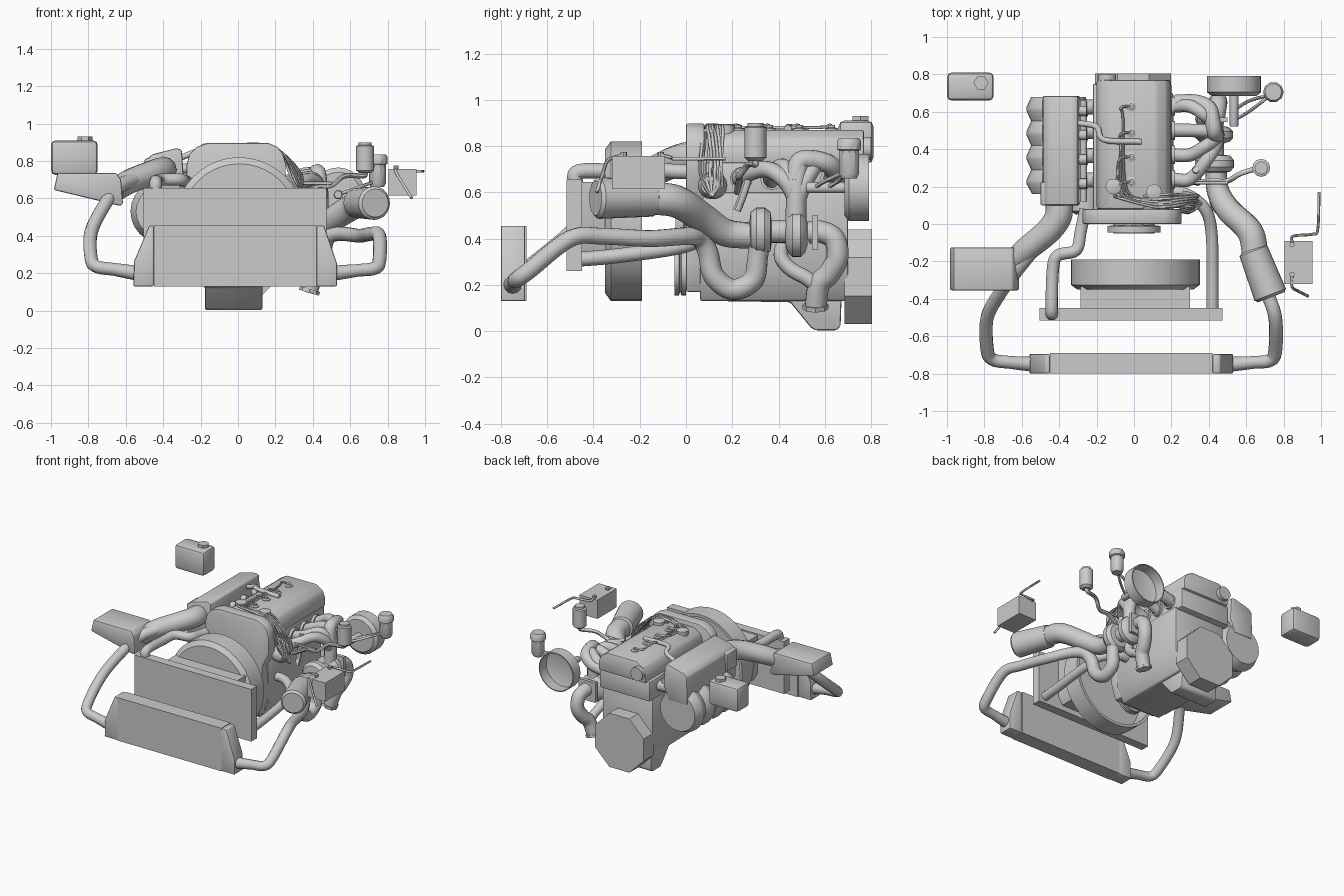
import bpy, bmesh, math
from mathutils import Vector, Matrix


def finish(name, bm, bevel=0, seg=2):
    bmesh.ops.recalc_face_normals(bm, faces=bm.faces[:])
    if bevel:
        edges = [e for e in bm.edges if len(e.link_faces) == 2 and e.calc_face_angle() > 0.5]
        bmesh.ops.bevel(bm, geom=edges, offset=bevel, segments=seg, affect='EDGES', profile=0.5, clamp_overlap=True)
    me = bpy.data.meshes.new(name)
    bm.to_mesh(me)
    bm.free()
    me.shade_smooth()
    me.set_sharp_from_angle(angle=math.radians(35))
    ob = bpy.data.objects.new(name, me)
    bpy.context.collection.objects.link(ob)
    return ob


def prism(name, axis, pts, lo, hi, bevel=0):
    """Extrude a profile: (x,z) along y, (y,z) along x, (x,y) along z."""
    put = {'x': lambda p, t: (t, *p), 'y': lambda p, t: (p[0], t, p[1]), 'z': lambda p, t: (*p, t)}[axis]
    bm = bmesh.new()
    a, b = [[bm.verts.new(put(p, t)) for p in pts] for t in (lo, hi)]
    bm.faces.new(a)
    bm.faces.new(b)
    for i in range(len(pts)):
        j = (i + 1) % len(pts)
        bm.faces.new((a[i], a[j], b[j], b[i]))
    return finish(name, bm, bevel)


def box(name, x0, x1, y0, y1, z0, z1, bevel=0):
    return prism(name, 'z', [(x0, y0), (x1, y0), (x1, y1), (x0, y1)], z0, z1, bevel)


def lathe(name, base, direction, prof, n=24, spin=0.0, caps=True):
    """Revolve (radius, distance) pairs about an axis through base."""
    bm = bmesh.new()
    rot = Vector(direction).to_track_quat('Z', 'Y').to_matrix().to_4x4()
    m = Matrix.Translation(base) @ rot
    rings = [[bm.verts.new(m @ Vector((r * math.cos(spin + 2 * math.pi * i / n), r * math.sin(spin + 2 * math.pi * i / n), d)))
              for i in range(n)] for r, d in prof]
    for a, b in zip(rings, rings[1:]):
        for i in range(n):
            bm.faces.new((a[i], a[(i + 1) % n], b[(i + 1) % n], b[i]))
    if caps:
        bm.faces.new(rings[0])
        bm.faces.new(rings[-1])
    return finish(name, bm)


def tube(name, pts, r, radii=None, steps=6, res=4):
    """Round pipe through the points, smoothed with a Catmull-Rom spline."""
    P = [Vector(p) for p in pts]
    R = radii or [1] * len(P)
    P = [2 * P[0] - P[1]] + P + [2 * P[-1] - P[-2]]
    out = []
    for i in range(1, len(P) - 2):
        a, b, c, d = P[i - 1:i + 3]
        for s in range(steps):
            t = s / steps
            out.append((0.5 * (2 * b + (c - a) * t + (2 * a - 5 * b + 4 * c - d) * t * t + (3 * b - a - 3 * c + d) * t ** 3),
                        R[i - 1] + (R[i] - R[i - 1]) * t))
    out.append((P[-2], R[-1]))
    cu = bpy.data.curves.new(name, 'CURVE')
    cu.dimensions = '3D'
    cu.bevel_depth, cu.bevel_resolution, cu.use_fill_caps = r, res, True
    sp = cu.splines.new('POLY')
    sp.points.add(len(out) - 1)
    for q, (co, rad) in zip(sp.points, out):
        q.co, q.radius = (*co, 1), rad
    tmp = bpy.data.objects.new(name + "_path", cu)
    bpy.context.collection.objects.link(tmp)
    bpy.context.view_layer.update()
    me = bpy.data.meshes.new_from_object(tmp.evaluated_get(bpy.context.evaluated_depsgraph_get()))
    bpy.data.objects.remove(tmp)
    me.shade_smooth()
    me.set_sharp_from_angle(angle=math.radians(45))
    ob = bpy.data.objects.new(name, me)
    bpy.context.collection.objects.link(ob)


# Intercooler and radiator
prism("intercooler_core", 'y', [(-.45, .13), (.42, .13), (.42, .455), (-.45, .455)], -.8, -.69)
prism("intercooler_left_tank", 'y', [(-.56, .13), (-.45, .13), (-.45, .455), (-.475, .455), (-.555, .265)], -.8, -.695, .008)
prism("intercooler_right_tank", 'y', [(.53, .13), (.42, .13), (.42, .455), (.46, .455), (.53, .25)], -.8, -.695, .008)
box("radiator", -.505, .473, -.517, -.45, .26, .655)

# Fan shroud: drum closed at the front and open at the back, with a frame on the radiator
lathe("shroud_drum", (.007, -.335, .475), (0, 1, 0), [(.31, -.015), (.345, .01), (.345, .145), (.325, .145), (.325, .015), (.06, .015)], 40)
prism("shroud_frame", 'y', [(-.25, .3), (.265, .3), (.3, .36), (.3, .645), (-.285, .645), (-.285, .36)], -.45, -.335)

# Engine block, head and covers
prism("engine_block", 'y', [(-.17, .13), (.15, .13), (.21, .25), (.21, .6), (-.21, .6), (-.21, .25)], .06, .7, .01)
box("cylinder_head", -.22, .2, .07, .75, .58, .73, .01)
prism("valve_cover", 'y', [(-.2, .72), (.195, .72), (.195, .79), (.175, .835), (.12, .87), (-.125, .87), (-.18, .835), (-.2, .79)], .08, .77, .012)
prism("timing_cover", 'y', [(-.17, .17), (.17, .17), (.21, .3), (.2, .55), (.255, .66), (.255, .79), (.24, .84), (.21, .875), (.16, .897),
                            (-.16, .897), (-.22, .875), (-.26, .835), (-.275, .78), (-.275, .66), (-.2, .55), (-.2, .3)], 0, .08, .008)
prism("oil_pan", 'x', [(.12, .2), (.12, .13), (.45, .125), (.54, .015), (.56, .003), (.65, .003), (.668, .02), (.675, .2)], -.177, .13, .01)
lathe("bell_housing", (-.005, .685, .235), (0, 1, 0), [(.22, 0), (.22, .12)], 8, math.pi / 8)
lathe("crank_pulley", (0, -.05, .265), (0, 1, 0), [(.11, 0), (.11, .02), (.095, .025), (.11, .03), (.11, .05)], 24)
lathe("water_pump_pulley", (0, -.045, .47), (0, 1, 0), [(.142, 0), (.142, .035), (.05, .04), (.05, .06)], 24)
lathe("alternator", (-.26, .05, .4), (0, 1, 0), [(.05, 0), (.08, .02), (.08, .15), (.05, .18)], 16)
lathe("rear_cam_plug", (-.145, .75, .79), (0, 1, 0), [(.05, 0), (.05, .05)], 16)
for i, (x, y) in enumerate([(-.11, .2), (.107, .17)]):
    lathe(f"filler_cap_{i}", (x, y, .85), (0, 0, 1), [(.042, 0), (.042, .04), (.03, .045)], 12)

# Spark plug caps and ignition wires
lathe("distributor", (.25, .12, .63), (1, -.2, 0), [(.06, 0), (.06, .05), (.04, .08)], 16)
for i, y in enumerate((.225, .36, .49, .63)):
    lathe(f"plug_cap_{i}", (-.015, y, .86), (0, 0, 1), [(.028, 0), (.028, .015), (.015, .02), (.015, .03)], 12)
    k = i * .014
    tube(f"plug_wire_{i}", [(-.015, y, .885), (-.07, y - .01, .89), (-.1 + k, y - .07, .88), (-.08 + k, .14 + k, .88), (.12, .09 + k, .89),
                            (.24, .1 + k, .84), (.3 + k, .11 + k, .72), (.32, .09 + k * 1.6, .62)], .007, res=2)
for i in range(5):
    y = .06 + i * .022
    tube(f"harness_wire_{i}", [(.05, y, .88), (.17, y + .01, .885), (.24, y + .01, .82), (.29 + i * .012, y, .7), (.33, .08 + i * .015, .63), (.36, .11, .58)], .007, res=2)
tube("breather_hose", [(-.3, .54, .82), (-.2, .52, .86), (-.16, .45, .88), (.04, .44, .875)], .016)
tube("fuel_rail", [(-.27, .12, .72), (-.27, .66, .72)], .018)

# Intake plenum with scalloped runners
scallop = [(.14, 0)]
for i in range(4):
    scallop += [(.17, i * .13 + .055), (.17, i * .13 + .075), (.145, i * .13 + .13)]
lathe("intake_runners", (-.405, .16, .53), (0, 1, 0), scallop, 24)
prism("intake_plenum", 'y', [(-.49, .6), (-.485, .81), (-.46, .835), (-.33, .868), (-.3, .86), (-.29, .7), (-.33, .6)], .1, .685, .01)
for i in range(4):
    y = .235 + i * .13
    tube(f"intake_port_{i}", [(-.4, y, .6), (-.3, y, .66), (-.21, y, .66)], .04)
    lathe(f"injector_{i}", (-.31, y - .02, .76), (1, 0, 0), [(.027, 0), (.027, .055)], 12)
prism("throttle_body", 'y', [(-.5, .68), (-.5, .81), (-.33, .865), (-.31, .71)], .1, .225, .008)

# Intake pipes on the left
tube("throttle_pipe", [(-.4, .12, .75), (-.405, .04, .75), (-.46, -.04, .735), (-.58, -.14, .69), (-.66, -.22, .64)], .066, [1.1, 1.1, 1.05, 1, .9])
tube("cold_pipe_left", [(-.54, -.75, .2), (-.66, -.74, .22), (-.755, -.725, .235), (-.785, -.67, .28), (-.785, -.5, .42), (-.71, -.36, .57),
                        (-.64, -.26, .66), (-.56, -.16, .7)], .036, [1.1, .95, .95, 1, 1, 1, 1.1, 1.1])
prism("air_box", 'y', [(-.985, .645), (-.965, .735), (-.65, .735), (-.625, .7), (-.615, .57), (-.63, .56)], -.355, -.125, .018)
tube("upper_radiator_hose", [(-.44, -.48, .64), (-.44, -.46, .69), (-.435, -.26, .69), (-.41, -.17, .7), (-.31, -.14, .7), (-.285, -.04, .69), (-.26, .08, .69)], .033)
tube("lower_radiator_hose", [(.42, -.47, .31), (.42, -.3, .325), (.415, -.05, .36), (.38, .08, .4), (.28, .16, .42), (.18, .17, .42)], .032)

# Coolant tank
box("coolant_tank", -1, -.75, .66, .81, .725, .91, .025)
lathe("coolant_tank_cap", (-.818, .755, .9), (0, 0, 1), [(.04, 0), (.04, .03)], 6)

# Turbo, air filter and charge pipe on the right
d = (.1, -.26, .0)
lathe("air_filter", (.635, -.135, .575), d, [(.065, 0), (.08, .01), (.09, .26), (.075, .275)], 20)
tube("turbo_inlet_pipe", [(.65, -.17, .575), (.62, -.04, .56), (.51, .07, .49), (.455, .16, .43), (.44, .24, .415), (.44, .33, .415)], .064, [1.1, 1.1, 1.05, .95, .9, .9])
tube("charge_pipe_right", [(.51, -.75, .2), (.64, -.74, .215), (.725, -.73, .225), (.755, -.68, .26), (.755, -.5, .4), (.71, -.36, .41), (.65, -.16, .4), (.56, .0, .41),
                           (.49, .06, .4), (.46, .095, .34), (.45, .12, .24), (.44, .2, .18), (.44, .29, .22), (.45, .31, .32), (.46, .32, .4)],
     .037, [1.1, .9, .95, 1, 1, 1, 1, 1.05, 1.1, 1.2, 1.25, 1.25, 1.25, 1.2, 1.2])
lathe("compressor_scroll", (.43, .275, .43), (0, 1, 0), [(.05, 0), (.085, .005), (.105, .03), (.105, .065), (.085, .09), (.05, .095)], 24)
lathe("turbo_core", (.43, .36, .43), (0, 1, 0), [(.05, 0), (.05, .09)], 16)
lathe("turbine_scroll", (.43, .43, .42), (0, 1, 0), [(.05, 0), (.08, .01), (.1, .03), (.1, .065), (.08, .085), (.05, .095)], 24)
tube("turbine_riser", [(.43, .475, .38), (.44, .475, .5), (.44, .48, .64), (.43, .49, .72)], .05, [1, .9, .85, .8])
box("turbine_flange", .36, .5, .545, .57, .35, .5)

# Exhaust manifold and downpipe
for i, y in enumerate((.24, .37, .5, .63)):
    lathe(f"exhaust_flange_{i}", (.19, y, .66), (1, 0, 0), [(.05, 0), (.05, .03)], 12)
    s = (y - .47) * .45
    tube(f"exhaust_runner_{i}", [(.2, y, .65), (.3, y, .67 + i * .012), (.39, .48 + s * 1.3, .7 + i * .01), (.44, .48 + s * .5, .65), (.44, .48, .56)], .036)
tube("rear_runner", [(.22, .65, .66), (.33, .65, .68), (.4, .62, .72), (.42, .55, .74), (.43, .49, .73), (.44, .47, .65)], .042)
tube("downpipe", [(.43, .53, .425), (.44, .58, .43), (.45, .64, .4), (.45, .655, .32), (.43, .62, .25), (.41, .575, .2), (.38, .56, .1)], .048)
tube("wastegate_pipe", [(.38, .44, .42), (.39, .41, .33), (.4, .45, .27), (.41, .52, .23), (.41, .57, .19)], .032)
lathe("downpipe_flange", (.385, .56, .115), (-.3, 0, -1), [(.056, 0), (.056, .02)], 8)

# Brake booster, master cylinder and reservoirs
lathe("brake_booster", (.535, .685, .62), (0, 1, 0), [(.12, 0), (.145, .02), (.145, .105), (.138, .105), (.138, .025), (.1, .012)], 24)
lathe("master_cylinder", (.535, .52, .62), (0, 1, 0), [(.02, 0), (.024, .01), (.024, .17)], 12)
for i, y in enumerate((.555, .61)):
    tube(f"brake_line_{i}", [(.535, y, .62), (.62, y + .05, .65), (.73, .69, .69)], .009, res=2)
lathe("brake_reservoir", (.745, .705, .66), (0, 0, 1), [(.035, 0), (.045, .02), (.045, .12), (.055, .125), (.055, .16), (.045, .175)], 10)
lathe("power_steering_reservoir", (.68, .3, .735), (0, 0, 1), [(.03, 0), (.048, .015), (.048, .145), (.035, .15), (.035, .165)], 12)
tube("steering_hose", [(.68, .3, .74), (.67, .3, .72), (.57, .27, .72), (.5, .23, .67), (.42, .23, .66), (.3, .22, .6)], .014, res=2)
tube("oil_line", [(.3, .22, .68), (.42, .22, .68), (.5, .22, .68)], .009, res=2)
tube("dipstick", [(.33, .29, .73), (.34, .25, .6), (.34, .22, .52)], .018, res=2)

# Battery with cables
box("battery", .805, .955, -.32, -.09, .615, .757)
for i, y in enumerate((-.11, -.27)):
    lathe(f"battery_post_{i}", (.845, y, .75), (0, 0, 1), [(.014, 0), (.014, .025)], 8)
tube("battery_cable_rear", [(.845, -.1, .76), (.85, -.065, .75), (.95, -.055, .745), (.982, -.03, .745), (.99, .17, .745)], .008, res=2)
tube("battery_cable_front", [(.845, -.27, .76), (.845, -.335, .74), (.88, -.36, .68), (.93, -.385, .6)], .008, res=2)
